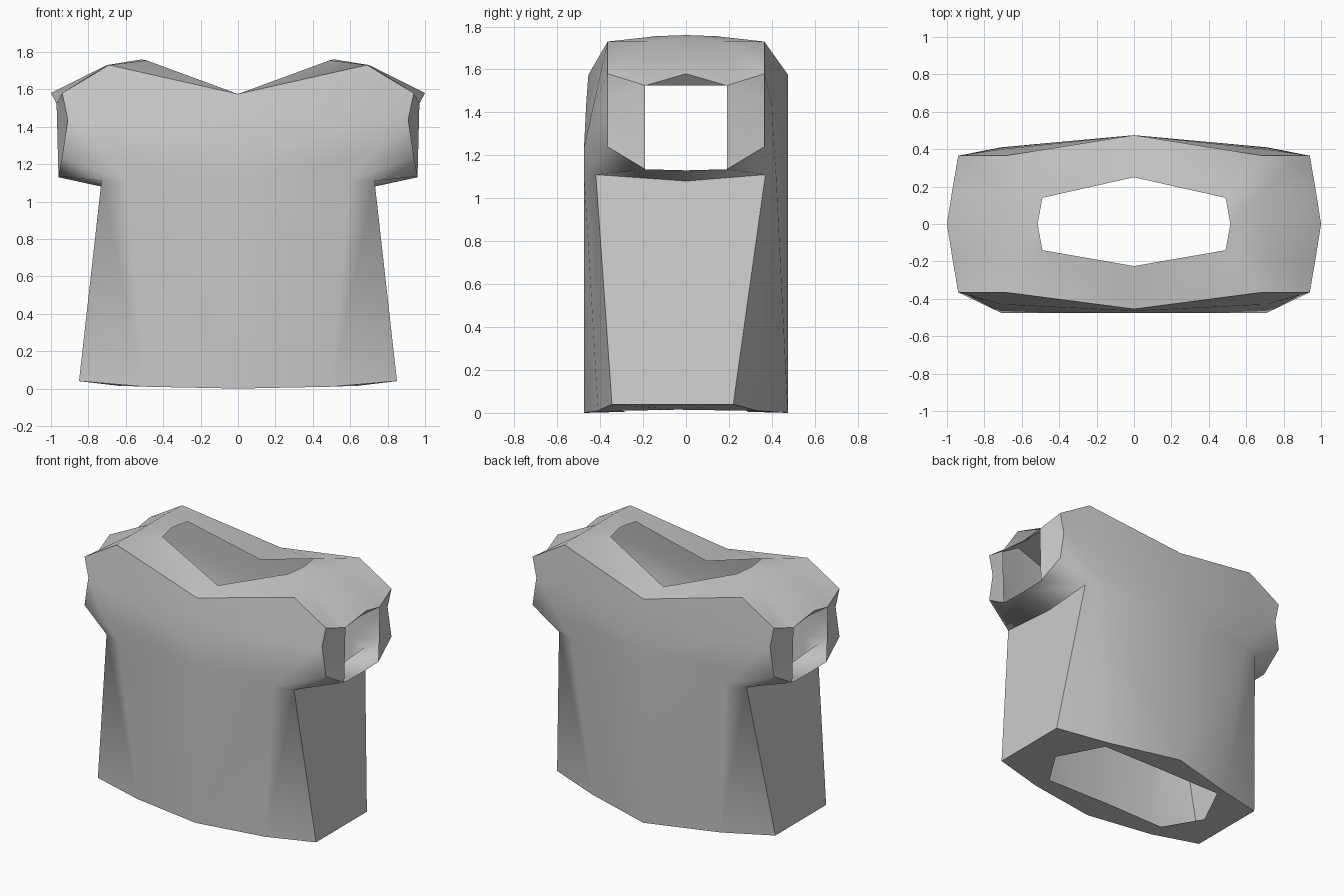
import bpy, bmesh, math

if "Cube" in bpy.data.objects:
    bpy.data.objects.remove(bpy.data.objects["Cube"])

bm = bmesh.new()


def face(pts):
    """Add one face, dropping repeated points."""
    pts = list(dict.fromkeys(pts))
    if len(pts) > 2:
        bm.faces.new([bm.verts.new(p) for p in pts])


def loft(rows):
    """Skin a grid of point rows."""
    for r0, r1 in zip(rows, rows[1:]):
        for i in range(len(r0) - 1):
            face([r0[i], r0[i + 1], r1[i + 1], r1[i]])


# Points along the side seam and the sleeve centre line (right half only)
hem_side, armpit_mid = (.85, -.06, .04), (.73, 0, 1.08)
cuff_top, cuff_low = (1.0, 0, 1.58), (.96, 0, 1.13)
hole_top = (.95, 0, 1.525)
shoulder_mid, neck_side = (.70, 0, 1.73), (.515, 0, 1.76)
hole_side = (.64, -.04, .015)

for s in (-1, 1):
    front = s < 0

    def pick(f, b):
        return f if front else b

    # Body panel: rows from hem to neckline, columns from centre to side
    hem = [(0, s * .475, 0), (.5, pick(-.41, .33), .01), (.85, pick(-.345, .22), .04)]
    under = [(0, s * .475, 1.11), (.6, pick(-.475, .42), 1.11), (.73, pick(-.42, .37), 1.11)]
    chest = [(0, s * .475, 1.24), (.71, pick(-.475, .41), 1.24), (.94, s * .365, 1.24)]
    upper = [(0, pick(-.465, .475), 1.44), (.71, pick(-.43, .40), 1.44), (.91, s * .365, 1.44)]
    top = [(0, pick(-.455, .475), 1.575), (.69, s * .365, 1.73), (.94, s * .365, 1.58)]
    loft([hem, under, chest, upper, top])

    # Side below the arm and underside of the sleeve
    low = (.96, s * .19, 1.135)
    loft([[hem[2], hem_side], [under[2], armpit_mid], [low, cuff_low]])
    face([under[2], chest[2], low])

    # Sleeve end rim around the square opening
    high = (.97, s * .19, 1.525)
    face([top[2], upper[2], high])
    face([upper[2], chest[2], low, high])
    face([high, cuff_top, hole_top])

    # Shoulder and neck rim
    sh, neck = (.70, s * .19, 1.73), (.49, s * .14, 1.755)
    neck_c = (0, pick(-.225, .25), 1.575)
    loft([[top[2], high, cuff_top], [top[1], sh, shoulder_mid], [neck, neck, neck_side]])
    loft([top[:2], [neck_c, neck]])

    # Hem rim around the six-sided bottom opening
    hole = [(0, pick(-.28, .29), .005), (.48, pick(-.295, .28), .01)]
    loft([hem + [hem_side], hole + [hole[1], hole_side]])

bmesh.ops.remove_doubles(bm, verts=bm.verts, dist=.0005)
mesh = bpy.data.meshes.new("shirt")
bm.to_mesh(mesh)
bm.free()

# Mirror to the left half
shirt = bpy.data.objects.new("shirt", mesh)
bpy.context.collection.objects.link(shirt)
bpy.context.view_layer.objects.active = shirt
shirt.select_set(True)
shirt.modifiers.new("mirror", "MIRROR")
bpy.ops.object.modifier_apply(modifier="mirror")
bm = bmesh.new()
bm.from_mesh(mesh)
bmesh.ops.recalc_face_normals(bm, faces=bm.faces)
bm.to_mesh(mesh)
bm.free()
bpy.ops.object.shade_smooth_by_angle(angle=math.radians(50))
